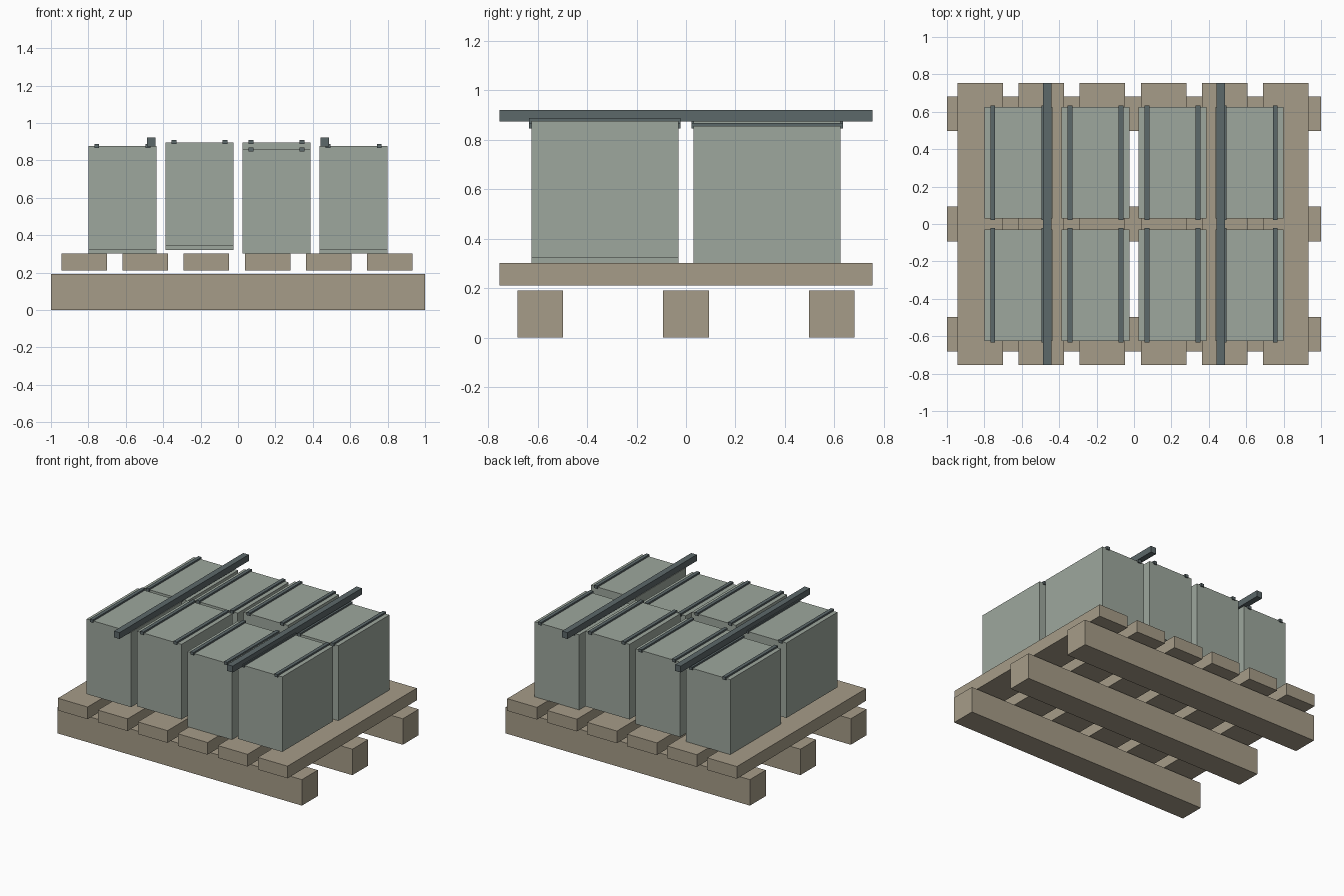
import bpy

if "Cube" in bpy.data.objects:
    bpy.data.objects.remove(bpy.data.objects["Cube"])


def make_material(name, rgb):
    mat = bpy.data.materials.new(name)
    mat.diffuse_color = (*rgb, 1.0)
    mat.use_nodes = True
    mat.node_tree.nodes["Principled BSDF"].inputs["Base Color"].default_value = mat.diffuse_color
    return mat


WOOD = make_material("weathered_wood", (0.381, 0.332, 0.246))
GREEN = make_material("grey_green", (0.337, 0.386, 0.337))
STEEL = make_material("dark_steel", (0.107, 0.138, 0.144))


def block(name, centre, size, mat):
    bpy.ops.mesh.primitive_cube_add(size=1, location=centre)
    obj = bpy.context.object
    obj.name = name
    obj.scale = size
    bpy.ops.object.transform_apply(location=False, rotation=False, scale=True)
    obj.data.materials.append(mat)
    return obj


# Pallet runners along x
for i in range(3):
    block(f"pallet_runner_{i}", (0, (i - 1) * 0.589, 0.096), (2.0, 0.185, 0.192), WOOD)

# Pallet deck boards along y
for i in range(6):
    block(f"deck_board_{i}", (-0.823 + 0.327 * i, 0, 0.257), (0.243, 1.51, 0.09), WOOD)

# Two rows of four crates at three slightly staggered heights
CRATE_H = 0.555
for row, y in enumerate((-0.328, 0.328)):
    for col in range(4):
        x = (col - 1.5) * 0.412
        base = 0.302 + 0.02 * ((col + 1 - row) % 3)
        block(f"crate_{row}_{col}", (x, y, base + CRATE_H / 2), (0.364, 0.595, CRATE_H), GREEN)
        # Pair of lid rails set into the crate top
        for side in (-1, 1):
            block(f"lid_rail_{row}_{col}_{'left' if side < 0 else 'right'}",
                  (x + side * 0.137, y, base + CRATE_H + 0.001),
                  (0.026, 0.612, 0.022), STEEL)

# Long tie-down bars over the load
for side in (-1, 1):
    block(f"tie_bar_{'left' if side < 0 else 'right'}",
          (side * 0.463, 0, 0.898), (0.045, 1.51, 0.047), STEEL)
